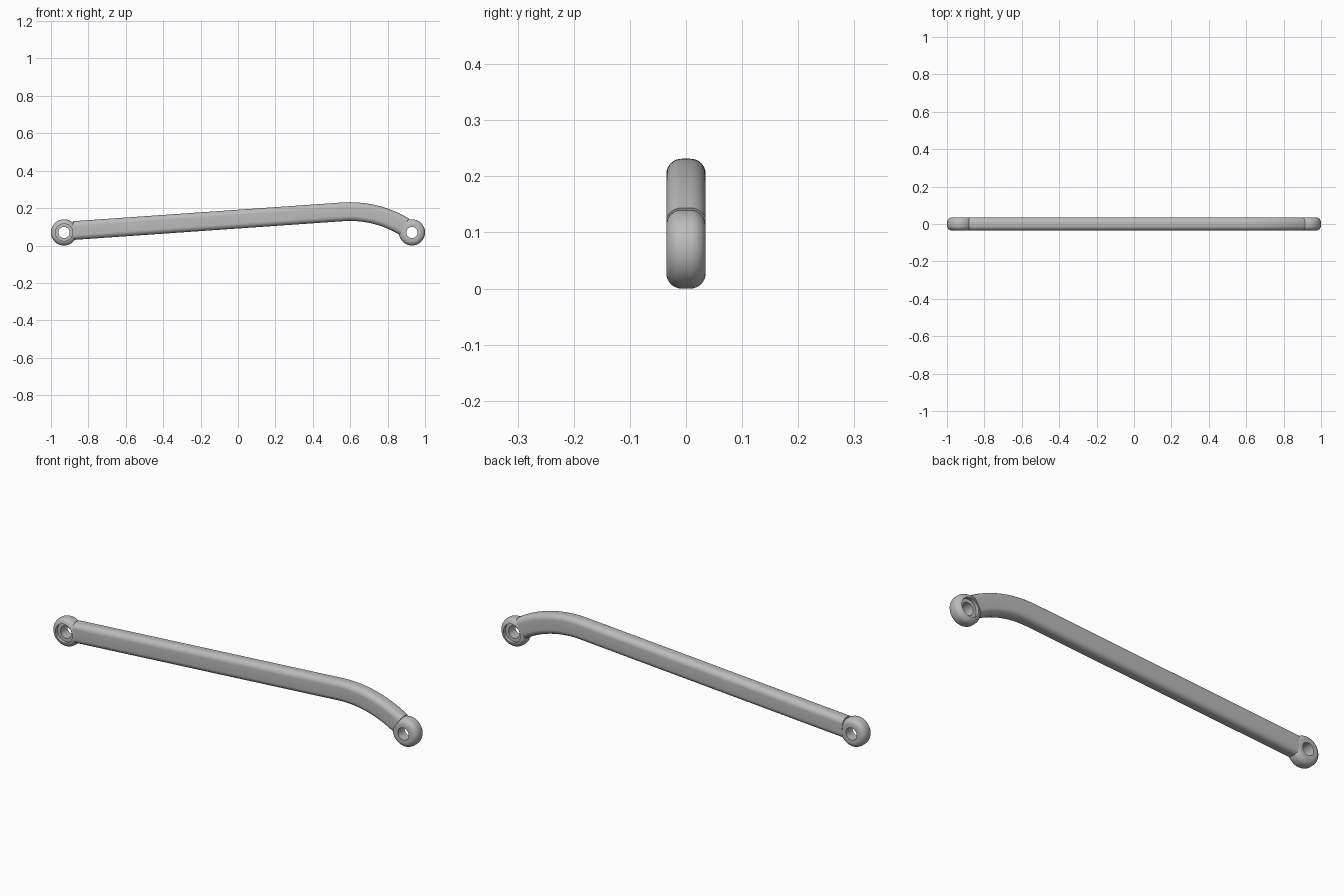
import bpy, bmesh, math
from math import sin, cos, pi
from mathutils import Vector

cube = bpy.data.objects.get("Cube")
if cube:
    bpy.data.objects.remove(cube, do_unlink=True)

metal = bpy.data.materials.new("light_grey_metal")
metal.use_nodes = True
GREY = (0.5, 0.5, 0.5, 1)
metal.diffuse_color = GREY
metal.node_tree.nodes["Principled BSDF"].inputs["Base Color"].default_value = GREY

HALF_T, ROUND = 0.035, 0.027      # half thickness and edge rounding
EYE_R, EYE_X, EYE_Z = 0.07, 0.93, 0.07
BAR_H = 0.05                      # half height of the bar


def arc(cx, cy, r, a0, a1, n=8):
    return [(cx + r * cos(a0 + (a1 - a0) * i / n),
             cy + r * sin(a0 + (a1 - a0) * i / n)) for i in range(n + 1)]


def loft(name, rings, closed):
    """Skin a list of closed point rings; join last to first or cap the ends."""
    bm = bmesh.new()
    loops = [[bm.verts.new(p) for p in ring] for ring in rings]
    pairs = list(zip(loops, loops[1:]))
    if closed:
        pairs.append((loops[-1], loops[0]))
    else:
        bm.faces.new(loops[0])
        bm.faces.new(loops[-1])
    for a, b in pairs:
        for i in range(len(a)):
            j = (i + 1) % len(a)
            bm.faces.new((a[i], a[j], b[j], b[i]))
    bmesh.ops.recalc_face_normals(bm, faces=bm.faces)
    mesh = bpy.data.meshes.new(name)
    bm.to_mesh(mesh)
    bm.free()
    mesh.materials.append(metal)
    obj = bpy.data.objects.new(name, mesh)
    bpy.context.collection.objects.link(obj)
    bpy.ops.object.select_all(action='DESELECT')
    obj.select_set(True)
    bpy.context.view_layer.objects.active = obj
    bpy.ops.object.shade_smooth_by_angle(angle=math.radians(35))
    return obj


def eye(name, x, side):
    """Rounded ring turned about y, with a stepped recess on one side."""
    c = HALF_T - ROUND
    profile = [(0.03, -HALF_T)]
    profile += arc(EYE_R - ROUND, -c, ROUND, -pi / 2, 0)
    # outer rounding stops at the rim of the recess
    profile += arc(EYE_R - ROUND, c, ROUND, 0, pi / 2 - 0.11)
    profile += [(0.046, 0.018), (0.03, 0.018)]
    n = 64
    rings = [[(x + r * cos(2 * pi * i / n), side * y, EYE_Z + r * sin(2 * pi * i / n))
              for i in range(n)] for r, y in profile]
    return loft(name, rings, True)


# End eyes, recessed on opposite sides
eye("right_eye", -EYE_X, -1)
eye("left_eye", EYE_X, 1)

# Bar centre line: a straight run, then a tangent arc down to the left eye
start, bend = Vector((-0.88, 0.08)), Vector((0.56, 0.18))
end = Vector((EYE_X, EYE_Z + 0.003))
slope = math.atan2(bend.y - start.y, bend.x - start.x)
chord = end - bend
half_turn = slope - math.atan2(chord.y, chord.x)
radius = chord.length / (2 * sin(half_turn))
centre = bend + radius * Vector((sin(slope), -cos(slope)))
sweep = 2 * half_turn - 0.05 / radius
path = [(start, slope)]
for k in range(25):
    a = slope - sweep * k / 24
    path.append((centre + radius * Vector((-sin(a), cos(a))), a))

# Rounded rectangle section swept along the centre line
cy, cz = HALF_T - ROUND, BAR_H - ROUND
section = []
for q, (sy, sz) in enumerate([(1, 1), (-1, 1), (-1, -1), (1, -1)]):
    section += arc(sy * cy, sz * cz, ROUND, q * pi / 2, (q + 1) * pi / 2)
loft("bar", [[(p.x - h * sin(a), y, p.y + h * cos(a)) for y, h in section]
             for p, a in path], False)
